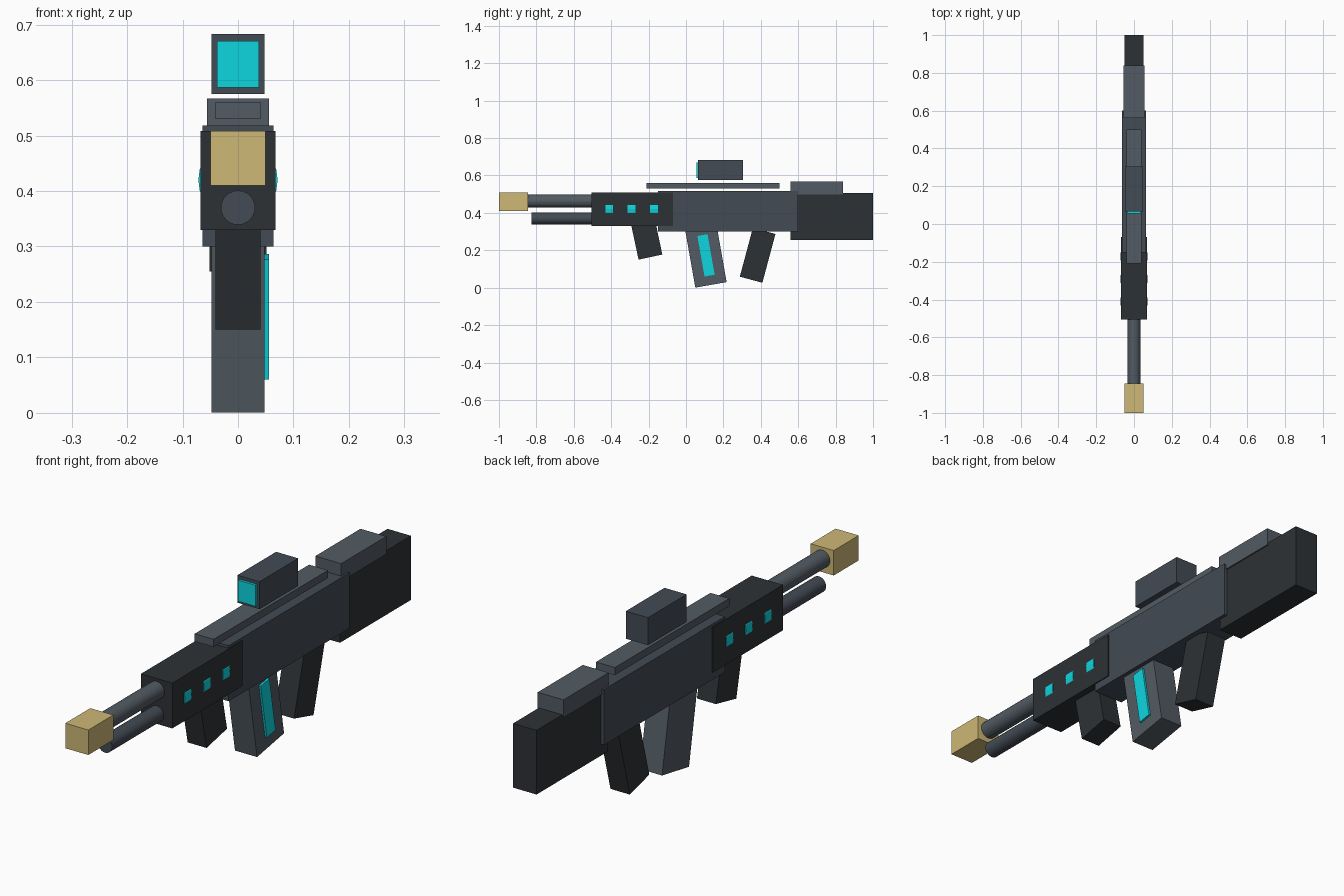
import bpy
from math import radians, pi

if "Cube" in bpy.data.objects:
    bpy.data.objects.remove(bpy.data.objects["Cube"])


def material(name, rgb):
    m = bpy.data.materials.new(name)
    m.diffuse_color = (*rgb, 1)
    m.use_nodes = True
    m.node_tree.nodes["Principled BSDF"].inputs["Base Color"].default_value = m.diffuse_color
    return m


DARK = material("dark_polymer", (0.026, 0.031, 0.035))
STEEL = material("blue_steel", (0.056, 0.070, 0.090))
LIGHT = material("light_steel", (0.085, 0.105, 0.125))
CYAN = material("cyan_glow", (0.004, 0.67, 0.74))
GOLD = material("brass", (0.62, 0.48, 0.18))


def finish(name, mat):
    ob = bpy.context.object
    ob.name = name
    ob.data.materials.append(mat)
    return ob


def slab(name, mat, half_x, y, z):
    """Box centred on x, spanning the y and z ranges."""
    bpy.ops.mesh.primitive_cube_add(size=1, location=(0, sum(y) / 2, sum(z) / 2))
    ob = finish(name, mat)
    ob.scale = (2 * half_x, y[1] - y[0], z[1] - z[0])
    return ob


def tilted(name, mat, centre, size, angle):
    """Box leaned in the side view."""
    bpy.ops.mesh.primitive_cube_add(size=1, location=centre,
                                    rotation=(radians(angle), 0, 0))
    ob = finish(name, mat)
    ob.scale = size
    return ob


def tube(name, mat, radius, y, z, sides=16):
    """Cylinder running along y."""
    bpy.ops.mesh.primitive_cylinder_add(
        vertices=sides, radius=radius, depth=y[1] - y[0],
        location=(0, sum(y) / 2, z), rotation=(pi / 2, 0, 0))
    return finish(name, mat)


# Body and stock
slab("receiver", STEEL, 0.064, (-0.15, 0.60), (0.30, 0.518))
slab("handguard", DARK, 0.068, (-0.505, -0.07), (0.33, 0.508))
slab("stock", DARK, 0.051, (0.56, 1.0), (0.255, 0.507))
slab("cheek_rest", LIGHT, 0.056, (0.56, 0.84), (0.497, 0.567))

# Top rail and sight
slab("top_rail", LIGHT, 0.041, (-0.21, 0.50), (0.53, 0.56))
slab("sight_body", STEEL, 0.048, (0.065, 0.305), (0.575, 0.683))
slab("sight_lens", CYAN, 0.038, (0.055, 0.07), (0.587, 0.67))

# Barrels and muzzle
tube("upper_barrel", LIGHT, 0.034, (-0.86, -0.49), 0.463, 24)
tube("lower_barrel", STEEL, 0.031, (-0.825, -0.49), 0.37, 24)
slab("muzzle_block", GOLD, 0.05, (-1.0, -0.845), (0.41, 0.508))

# Glowing rings that peek out of both handguard sides
for i in range(3):
    y = -0.41 + 0.119 * i
    tube(f"glow_ring_{i + 1}", CYAN, 0.0715, (y - 0.021, y + 0.021), 0.42, 24)

# Grips and magazine
tilted("foregrip", DARK, (0, -0.215, 0.281), (0.082, 0.13, 0.24), 12)
tilted("rear_grip", DARK, (0, 0.383, 0.173), (0.084, 0.125, 0.27), -15)
tilted("magazine", LIGHT, (0, 0.104, 0.1825), (0.096, 0.17, 0.34), 10)
tilted("magazine_window", CYAN, (0.0505, 0.107, 0.173), (0.011, 0.055, 0.22), 10)
